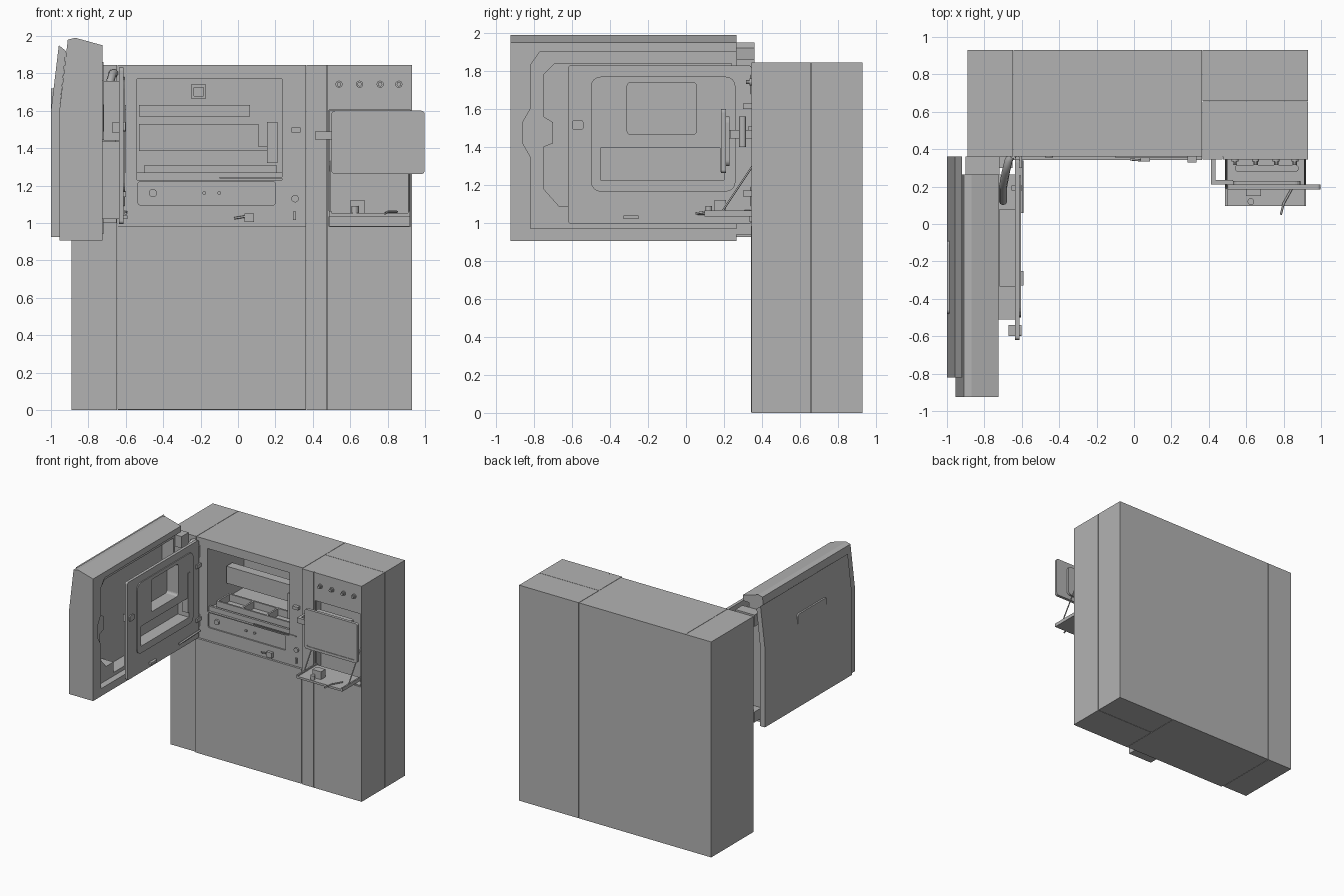
import bpy, bmesh, math
from mathutils import Vector

cube = bpy.data.objects.get("Cube")
if cube:
    bpy.data.objects.remove(cube, do_unlink=True)

grey = bpy.data.materials.new("machine_grey")
grey.use_nodes = True
grey.diffuse_color = (0.45, 0.45, 0.45, 1)
grey.node_tree.nodes["Principled BSDF"].inputs["Base Color"].default_value = (0.45, 0.45, 0.45, 1)


def prism(name, pts, axis, a, b):
    """Extrude a 2D outline along an axis; outline is (y,z), (x,z) or (x,y)."""
    def place(p, d):
        return {"x": (d, p[0], p[1]), "y": (p[0], d, p[1]), "z": (p[0], p[1], d)}[axis]
    bm = bmesh.new()
    lo = [bm.verts.new(place(p, a)) for p in pts]
    hi = [bm.verts.new(place(p, b)) for p in pts]
    bm.faces.new(lo)
    bm.faces.new(hi)
    for i in range(len(pts)):
        j = (i + 1) % len(pts)
        bm.faces.new((lo[i], lo[j], hi[j], hi[i]))
    bmesh.ops.recalc_face_normals(bm, faces=bm.faces)
    mesh = bpy.data.meshes.new(name)
    bm.to_mesh(mesh)
    bm.free()
    mesh.materials.append(grey)
    ob = bpy.data.objects.new(name, mesh)
    bpy.context.collection.objects.link(ob)
    return ob


def rect(u0, u1, v0, v1, r=0.0):
    """Rectangle outline, with rounded corners when r is set."""
    if not r:
        return [(u0, v0), (u1, v0), (u1, v1), (u0, v1)]
    corners = [(u1 - r, v1 - r), (u0 + r, v1 - r), (u0 + r, v0 + r), (u1 - r, v0 + r)]
    return [(u + r * math.cos(t), v + r * math.sin(t))
            for k, (u, v) in enumerate(corners)
            for t in [(k + s / 4) * math.pi / 2 for s in range(5)]]


def box(name, x0, x1, y0, y1, z0, z1):
    return prism(name, rect(x0, x1, y0, y1), "z", z0, z1)


def disc(name, u, v, r, axis, a, b, n=16):
    pts = [(u + r * math.cos(2 * math.pi * i / n), v + r * math.sin(2 * math.pi * i / n)) for i in range(n)]
    return prism(name, pts, axis, a, b)


def cut(ob, cutter):
    """Subtract the cutter, then discard it."""
    mod = ob.modifiers.new("cut", "BOOLEAN")
    mod.operation, mod.solver, mod.object = "DIFFERENCE", "EXACT", cutter
    bpy.context.view_layer.update()
    dg = bpy.context.evaluated_depsgraph_get()
    mesh = bpy.data.meshes.new_from_object(ob.evaluated_get(dg))
    ob.modifiers.clear()
    ob.data = mesh
    bpy.data.objects.remove(cutter, do_unlink=True)


def tube(name, pts, r):
    cu = bpy.data.curves.new(name, "CURVE")
    cu.dimensions, cu.bevel_depth, cu.bevel_resolution, cu.use_fill_caps = "3D", r, 2, True
    sp = cu.splines.new("POLY")
    sp.points.add(len(pts) - 1)
    for p, co in zip(sp.points, pts):
        p.co = (*co, 1)
    cu.materials.append(grey)
    ob = bpy.data.objects.new(name, cu)
    bpy.context.collection.objects.link(ob)
    return ob


# Cabinet columns
TOP, BACK, FRONT = 1.845, 0.93, 0.36
box("hinge_column", -0.89, -0.648, FRONT, BACK, 0, TOP)
center = box("center_cabinet", -0.645, 0.363, FRONT, BACK, 0, TOP)
cut(center, box("chamber_cutter", -0.54, 0.235, 0.3, 0.85, 1.23, 1.77))
cut(center, prism("frame_cutter", rect(-0.535, 0.2, 1.095, 1.222, 0.015), "y", 0.3, 0.372))
box("lower_front_panel", -0.643, 0.363, 0.342, FRONT, 0.004, 0.985)
box("divider_strip", 0.366, 0.473, 0.345, FRONT, 0, TOP)
side = box("control_column", 0.366, 0.93, FRONT, 0.655, 0, TOP)
box("control_column_rear", 0.366, 0.93, 0.658, BACK, 0, TOP)
box("control_lower_panel", 0.477, 0.93, 0.345, FRONT, 0, 0.98)
box("control_upper_panel", 0.477, 0.93, 0.345, FRONT, 1.605, TOP)
for x in (0.477, 0.921):
    box("control_side_trim", x, x + 0.009, 0.345, FRONT, 0.98, 1.605)
cut(side, box("bay_cutter", 0.49, 0.918, 0.3, 0.42, 0.985, 1.6))

# Work chamber contents
box("chamber_upper_rail", -0.53, 0.065, 0.72, 0.85, 1.57, 1.63)
box("chamber_gantry", -0.53, 0.11, 0.6, 0.68, 1.41, 1.53)
box("chamber_gantry_base", -0.53, 0.16, 0.6, 0.84, 1.385, 1.41)
box("chamber_front_rail", -0.54, 0.235, 0.38, 0.4, 1.23, 1.27)
box("chamber_head", 0.155, 0.21, 0.45, 0.6, 1.32, 1.54)
box("chamber_floor", -0.54, 0.235, 0.4, 0.84, 1.23, 1.25)
for x in (-0.5, -0.27, -0.04, 0.19):
    box("tray_divider", x, x + 0.015, 0.42, 0.6, 1.25, 1.31)
for y in (0.42, 0.58):
    box("tray_wall", -0.5, 0.205, y, y + 0.015, 1.25, 1.31)
camera_box = box("sensor_housing", -0.25, -0.17, 0.7, 0.85, 1.665, 1.74)
cut(camera_box, box("sensor_cutter", -0.235, -0.185, 0.65, 0.75, 1.68, 1.725))

# Small fittings on the center front
disc("round_lock", -0.455, 1.16, 0.022, "y", 0.355, 0.375)
disc("round_button", 0.305, 1.13, 0.02, "y", 0.345, FRONT)
box("switch_block", 0.285, 0.335, 0.33, FRONT, 1.485, 1.51)
box("key_plate", 0.295, 0.31, 0.35, FRONT, 1.015, 1.06)
box("latch_block", 0.035, 0.085, 0.335, FRONT, 1.005, 1.05)
tube("latch_lever", [(-0.02, 0.345, 1.025), (0.04, 0.34, 1.035)], 0.006)
box("front_ledge", -0.1, 0.3, 0.352, FRONT, 1.238, 1.246)
for x in (-0.18, -0.1):
    disc("small_stud", x, 1.16, 0.01, "y", 0.36, 0.375, 10)

# Control knobs
for i, x in enumerate((0.54, 0.65, 0.76, 0.86)):
    disc("knob_base", x, 1.742, 0.019, "y", 0.335, 0.345)
    disc("knob", x, 1.742, 0.012, "y", 0.315, 0.335, 10)

# Display on its swing arm
screen = prism("display", rect(0.5, 0.998, 1.262, 1.6, 0.018), "y", 0.185, 0.21)
cut(screen, prism("screen_cutter", rect(0.522, 0.974, 1.285, 1.578, 0.01), "y", 0.15, 0.19))
box("display_arm_foot", 0.412, 0.435, 0.21, 0.345, 1.445, 1.49)
box("display_arm", 0.412, 0.53, 0.21, 0.235, 1.445, 1.49)
prism("display_back", rect(0.53, 0.89, 1.3, 1.56, 0.03), "y", 0.21, 0.23)
prism("display_rear_pod", rect(0.54, 0.88, 0.28, 0.315, 0.015), "z", 1.4, 1.56)

# Fold-down tray
box("fold_tray", 0.487, 0.92, 0.097, 0.36, 1.035, 1.053)
for x in (0.487, 0.908):
    box("tray_rim", x, x + 0.012, 0.097, 0.36, 1.053, 1.065)
    tube("tray_stay", [(x + 0.006, 0.19, 1.06), (x + 0.006, 0.37, 1.33)], 0.005)
box("tray_device", 0.6, 0.68, 0.15, 0.21, 1.053, 1.12)
disc("tray_device_post", 0.625, 0.12, 0.018, "z", 1.053, 1.09, 12)
tube("tray_lever", [(0.785, 0.05, 1.05), (0.8, 0.11, 1.06), (0.85, 0.2, 1.06)], 0.006)

# Outer door, swung open, with a hollow inner side
shell = prism("door_shell", [(-0.955, 0.905), (-0.725, 0.905), (-0.725, 1.95), (-0.87, 1.99),
                             (-0.91, 1.98), (-0.955, 1.6)], "y", -0.925, 0.265)
recess = [(-0.82, 0.97), (0.3, 0.97), (0.3, 1.9), (-0.77, 1.9), (-0.82, 1.83),
          (-0.82, 1.6), (-0.86, 1.53), (-0.86, 1.42), (-0.82, 1.35)]
cut(shell, prism("door_recess_cutter", recess, "x", -0.78, -0.6))
deep = [(-0.57, 1.0), (0.24, 1.0), (0.24, 1.84), (-0.69, 1.84), (-0.75, 1.78), (-0.75, 1.56),
        (-0.7, 1.53), (-0.7, 1.42), (-0.75, 1.4), (-0.75, 1.18), (-0.67, 1.09), (-0.57, 1.09)]
cut(shell, prism("door_deep_cutter", deep, "x", -0.89, -0.7))
prism("door_outer_skin", [(-1.0, 0.925), (-0.955, 0.925), (-0.955, 1.6), (-0.92, 1.92),
                          (-0.958, 1.95), (-1.0, 1.6)], "y", -0.82, 0.36)
prism("door_outer_window", rect(-0.48, -0.09, 1.42, 1.72, 0.02), "x", -1.0, -0.9)
box("door_hinge_top", -0.9, -0.72, 0.265, FRONT, 1.76, 1.86)
box("door_hinge_bottom", -0.9, -0.72, 0.265, FRONT, 0.94, 1.03)
box("door_hinge_post", -0.74, -0.65, 0.3, FRONT, 1.0, 1.45)
tube("cable_hose", [(-0.7, 0.12, 1.49), (-0.7, 0.2, 1.62), (-0.685, 0.28, 1.75),
                    (-0.67, 0.34, 1.8), (-0.66, 0.36, 1.8)], 0.022)

# Inner door plate with framed window and pocket
plate = prism("inner_door", rect(-0.62, 0.345, 0.995, 1.83, 0.015), "x", -0.637, -0.612)
prism_frame = prism("inner_door_frame", rect(-0.5, 0.26, 1.165, 1.77, 0.05), "x", -0.612, -0.604)
liner = box("window_liner", -0.72, -0.637, -0.335, 0.08, 1.44, 1.76)
pocket_box = box("pocket_box", -0.725, -0.637, -0.51, 0.265, 1.02, 1.435)
for part in (plate, prism_frame, liner):
    cut(part, prism("window_cutter", rect(-0.31, 0.055, 1.465, 1.74, 0.02), "x", -0.8, -0.5))
pane = box("window_pane", -0.718, -0.712, -0.335, 0.08, 1.44, 1.76)
for part in (plate, prism_frame, pocket_box):
    cut(part, box("pocket_cutter", -0.71, -0.5, -0.45, 0.2, 1.225, 1.395))
box("inner_door_grip", -0.655, -0.6, 0.18, 0.205, 1.27, 1.61)
box("inner_door_catch", -0.67, -0.637, -0.6, -0.54, 1.48, 1.54)
prism("inner_door_latch", rect(-0.6, -0.54, 1.49, 1.54, 0.012), "x", -0.612, -0.602)
box("inner_door_stop", -0.612, -0.59, -0.33, -0.25, 1.02, 1.04)
for z in (1.09, 1.68):
    disc("inner_door_hinge", -0.622, 0.348, 0.014, "z", z, z + 0.1, 12)
for z in (1.14, 1.6):
    box("door_hinge_lug", -0.637, -0.6, 0.3, FRONT, z, z + 0.03)

# Lower door link
tube("door_link", [(-0.6, 0.06, 1.05), (-0.6, 0.34, 1.06)], 0.008)
